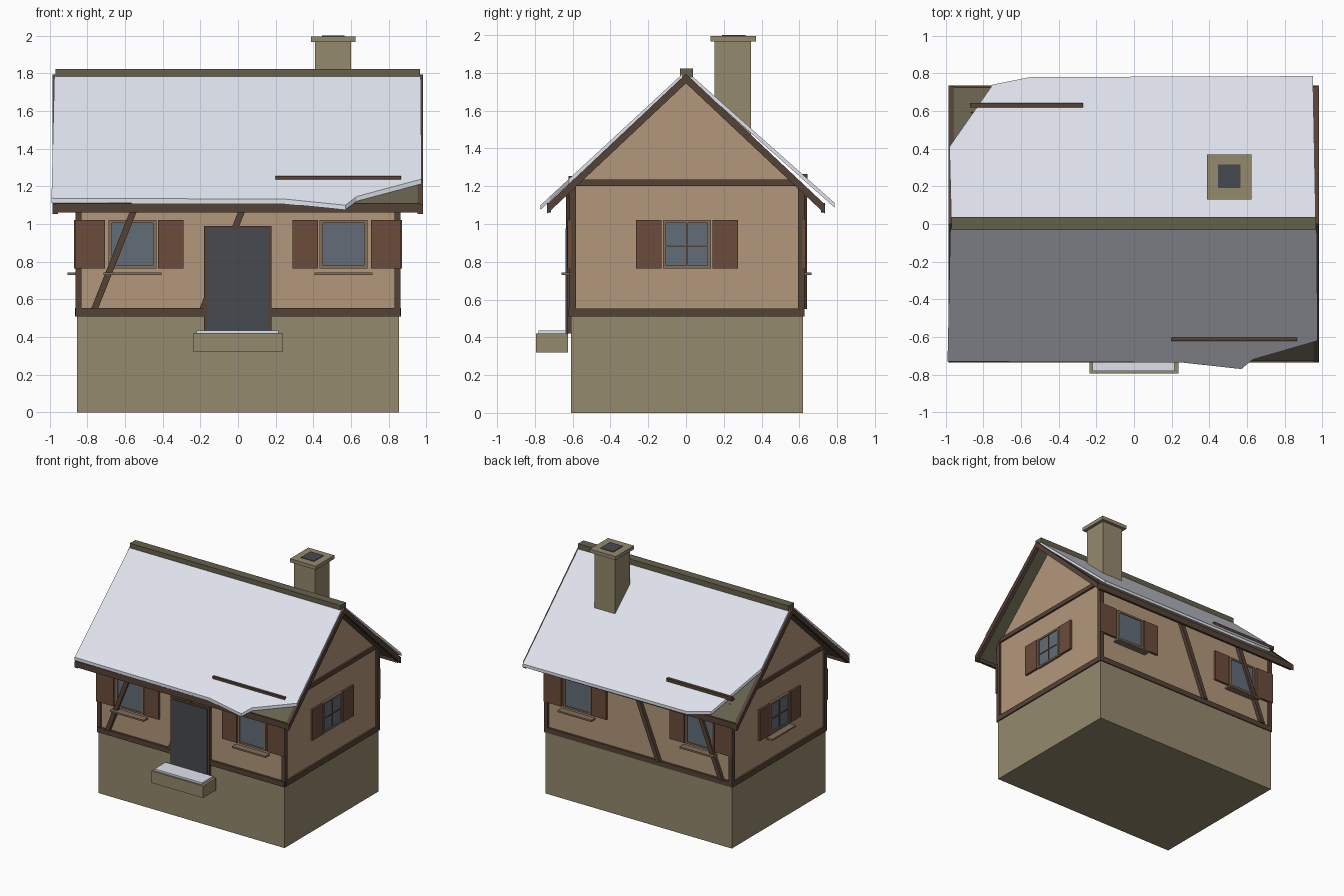
import bpy, bmesh, math
from mathutils import Vector

if "Cube" in bpy.data.objects:
    bpy.data.objects.remove(bpy.data.objects["Cube"])


def mat(name, r, g, b):
    m = bpy.data.materials.new(name)
    m.diffuse_color = [(c / 255) ** 2.2 for c in (r, g, b)] + [1]
    m.use_nodes = True
    m.node_tree.nodes["Principled BSDF"].inputs["Base Color"].default_value = m.diffuse_color
    return m


STONE = mat("stone", 148, 136, 110)
PLASTER = mat("plaster", 178, 150, 122)
WOOD = mat("timber", 86, 68, 57)
SHUTTER = mat("shutter_paint", 108, 76, 62)
SLATE = mat("slate", 72, 75, 80)
GLASS = mat("glass", 98, 109, 118)
FRAME = mat("frame", 128, 110, 90)
ROOF = mat("roof_tile", 102, 97, 78)
SNOW = mat("snow", 222, 226, 236)


def extrude(name, pts, vec, m):
    """Solid made by sweeping a flat polygon along a vector."""
    bm = bmesh.new()
    f = bm.faces.new([bm.verts.new(p) for p in pts])
    new = bmesh.ops.extrude_face_region(bm, geom=[f])["geom"]
    bmesh.ops.translate(bm, vec=Vector(vec),
                        verts=[g for g in new if isinstance(g, bmesh.types.BMVert)])
    bmesh.ops.recalc_face_normals(bm, faces=bm.faces[:])
    me = bpy.data.meshes.new(name)
    bm.to_mesh(me)
    bm.free()
    me.materials.append(m)
    ob = bpy.data.objects.new(name, me)
    bpy.context.collection.objects.link(ob)
    return ob


def box(name, x, y, z, m):
    pts = [(x[0], y[0], z[0]), (x[1], y[0], z[0]), (x[1], y[1], z[0]), (x[0], y[1], z[0])]
    return extrude(name, pts, (0, 0, z[1] - z[0]), m)


def on_wall(side, u, v, d):
    """Point on a wall: u along it, v up, d outward."""
    return {"front": (u, -0.605 - d, v), "back": (u, 0.61 + d, v),
            "right": (0.85 + d, u, v), "left": (-0.85 - d, u, v)}[side]


def panel(name, side, outline, d0, d1, m):
    pts = [Vector(on_wall(side, u, v, d0)) for u, v in outline]
    step = Vector(on_wall(side, 0, 0, d1)) - Vector(on_wall(side, 0, 0, d0))
    return extrude(f"{side}_{name}", pts, step, m)


def rect(name, side, u0, u1, v0, v1, d0, d1, m):
    return panel(name, side, [(u0, v0), (u1, v0), (u1, v1), (u0, v1)], d0, d1, m)


# Stone base and plastered house body with gables
box("stone_base", (-0.855, 0.855), (-0.61, 0.62), (0, 0.51), STONE)
extrude("plaster_walls", [(-0.85, -0.605, 0.51), (-0.85, 0.61, 0.51), (-0.85, 0.61, 1.19),
                          (-0.85, 0, 1.765), (-0.85, -0.605, 1.19)], (1.7, 0, 0), PLASTER)

# Timber frame: corner posts, sill and top beams, slanted braces
for sx in (-1, 1):
    for y in (-0.60, 0.61):
        a, b = sorted((sx * 0.83, sx * 0.863))
        box("corner_post", (a, b), (y - 0.018, y + 0.018), (0.51, 1.2), WOOD)
for side in ("front", "back"):
    rect("sill_beam", side, -0.86, 0.86, 0.51, 0.553, 0, 0.018, WOOD)
    rect("top_beam", side, -0.86, 0.86, 1.15, 1.185, 0, 0.018, WOOD)
    for u in (-0.78, -0.205):
        panel("brace", side, [(u, 0.55), (u + 0.037, 0.55), (u + 0.28, 1.16), (u + 0.243, 1.16)],
              0, 0.03, WOOD)
for side in ("left", "right"):
    rect("sill_beam", side, -0.6, 0.61, 0.51, 0.553, 0, 0.015, WOOD)
    rect("gable_beam", side, -0.59, 0.595, 1.2, 1.235, 0, 0.015, WOOD)


# Windows with frames, shutters and ledges
def window(side, c, ledge, bars):
    rect("glass", side, c - 0.115, c + 0.115, 0.775, 1.01, 0, 0.012, GLASS)
    for s in (-1, 1):
        a, b = sorted((c + s * 0.11, c + s * 0.128))
        rect("window_jamb", side, a, b, 0.765, 1.02, 0, 0.02, FRAME)
        a, b = sorted((c + s * 0.135, c + s * 0.27))
        if abs(c) > 0.1 and c * s > 0:
            a, b = sorted((c + s * 0.145, c + s * 0.305))
        rect("shutter", side, a, b, 0.765, 1.02, 0.005, 0.022, SHUTTER)
    for v in (0.765, 1.005):
        rect("window_rail", side, c - 0.128, c + 0.128, v, v + 0.015, 0, 0.02, FRAME)
    if bars:
        rect("upright_bar", side, c - 0.005, c + 0.005, 0.775, 1.01, 0, 0.016, WOOD)
        rect("cross_bar", side, c - 0.11, c + 0.11, 0.877, 0.887, 0, 0.016, WOOD)
    if ledge:
        rect("window_ledge", side, c - 0.155, c + 0.155, 0.73, 0.743, 0, 0.055, FRAME)


for side in ("front", "back"):
    for c in (-0.56, 0.56):
        window(side, c, True, False)
window("right", 0.005, False, True)
window("left", 0.005, True, True)

# Door, its casing and the snowy step
box("door_casing", (-0.18, 0.178), (-0.63, -0.6), (0.42, 0.99), WOOD)
box("door", (-0.165, 0.163), (-0.637, -0.625), (0.42, 0.975), SLATE)
box("door_step", (-0.237, 0.235), (-0.795, -0.625), (0.32, 0.42), STONE)
box("step_snow", (-0.22, 0.215), (-0.78, -0.635), (0.42, 0.435), SNOW)

# Roof slabs, eave boards, gable boards and snow bars, one set per slope
for s in (-1, 1):
    tag = "front" if s < 0 else "back"

    def slope_strip(name, x0, x1, top, thick, end, m):
        pts = [(x0, 0, top), (x0, s * end, top - 0.94 * end),
               (x0, s * end, top - 0.94 * end - thick), (x0, 0, top - thick)]
        extrude(f"{tag}_{name}", pts, (x1 - x0, 0, 0), m)

    slope_strip("roof_slab", -0.97, 0.97, 1.79, 0.03, 0.73, ROOF)
    for x0 in (-0.985, 0.952):
        slope_strip("gable_board", x0, x0 + 0.03, 1.795, 0.05, 0.735, WOOD)
    y0, y1 = sorted((s * 0.715, s * 0.735))
    box(f"{tag}_eave_board", (-0.97, 0.965), (y0, y1), (1.06, 1.11), WOOD)
box("front_snow_bar", (0.2, 0.865), (-0.622, -0.6), (1.225, 1.255), WOOD)
box("back_snow_bar", (-0.87, -0.27), (0.618, 0.642), (1.235, 1.265), WOOD)

# Snow sheets with one bare corner each
front = [(-0.975, 0.02), (-0.99, 0.73), (0.25, 0.735), (0.57, 0.77), (0.63, 0.72), (0.975, 0.62), (0.97, 0.02)]
back = [(-0.97, 0.02), (-0.98, 0.41), (-0.75, 0.74), (-0.55, 0.78), (0.95, 0.785), (0.965, 0.02)]
for name, outline, s, k in (("front_snow", front, -1, 0.925), ("back_snow", back, 1, 0.89)):
    extrude(name, [(x, s * y, 1.812 - k * y) for x, y in outline], (0, 0, -0.025), SNOW)

# Ridge cap
box("ridge_cap", (-0.97, 0.965), (-0.032, 0.038), (1.775, 1.822), ROOF)

# Chimney
box("chimney_stack", (0.41, 0.6), (0.15, 0.345), (1.35, 1.965), STONE)
box("chimney_cap", (0.387, 0.625), (0.13, 0.37), (1.965, 1.995), STONE)
box("chimney_flue", (0.446, 0.565), (0.19, 0.315), (1.98, 2.0), SLATE)
